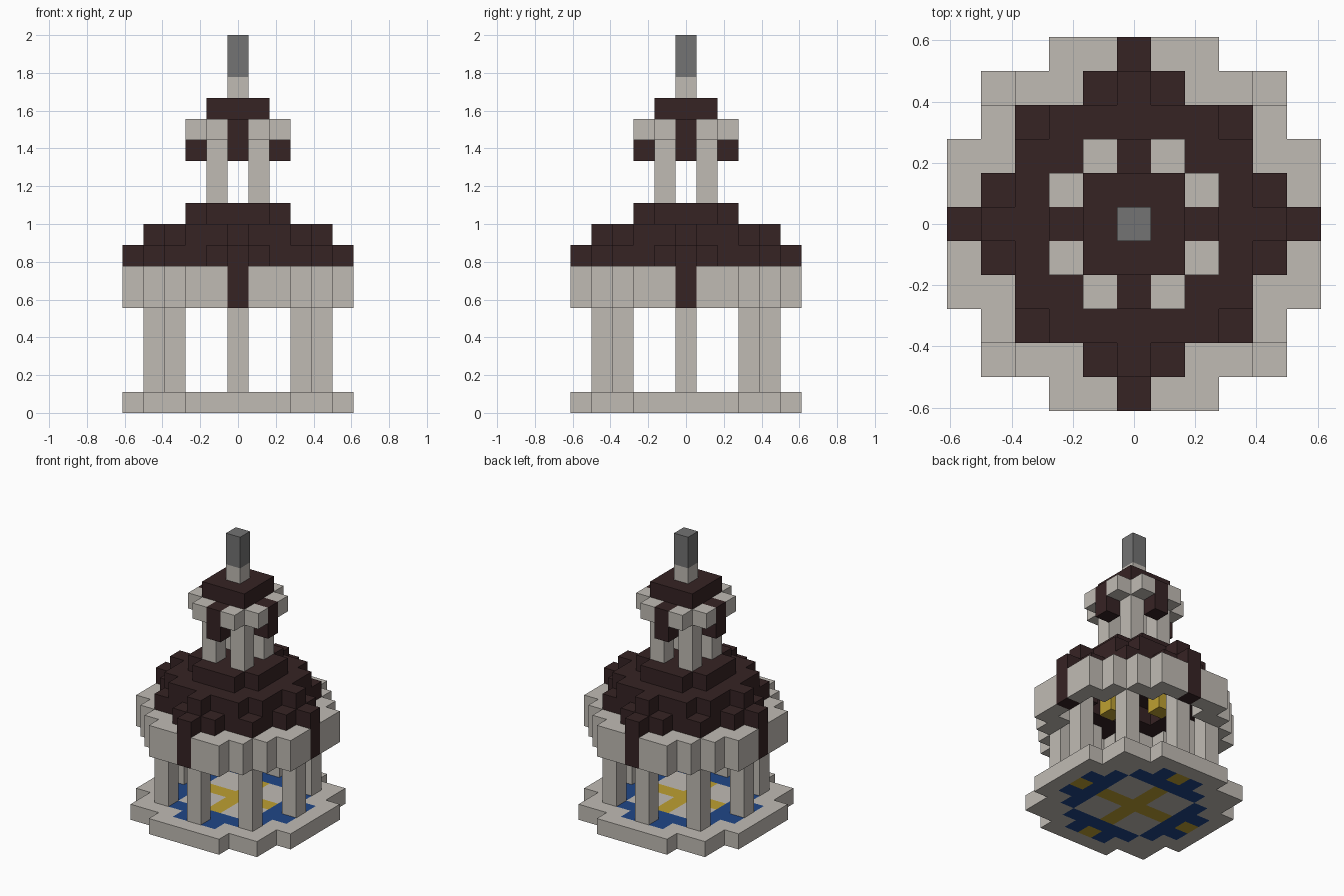
import bpy
import bmesh

if "Cube" in bpy.data.objects:
    bpy.data.objects.remove(bpy.data.objects["Cube"], do_unlink=True)

U = 2 / 18  # edge length of one block


def material(name, rgb):
    lin = [((c / 255 + 0.055) / 1.055) ** 2.4 for c in rgb]
    mat = bpy.data.materials.new(name)
    mat.use_nodes = True
    mat.diffuse_color = (*lin, 1)
    mat.node_tree.nodes["Principled BSDF"].inputs["Base Color"].default_value = (*lin, 1)
    return mat


STONE = material("pale stone", (192, 187, 180))
ROOF = material("dark brown", (54, 35, 36))
METAL = material("dark grey", (115, 115, 115))
GOLD = material("gold", (190, 160, 50))
BLUE = material("deep blue", (32, 70, 135))


def plan(widths):
    """Cells of a symmetric plan; widths[j] is the half width of row j."""
    n = len(widths)
    return {(i, j) for j in range(1 - n, n)
            for i in range(-widths[abs(j)], widths[abs(j)] + 1)}


def mirrored(*cells):
    """Repeat cells across both axes and the diagonal."""
    return {(sx * a, sy * b) for i, j in cells for a, b in ((i, j), (j, i))
            for sx in (-1, 1) for sy in (-1, 1)}


def part(name, mat, cells, low, high):
    """Raise a plan of square cells from level low to level high."""
    bm = bmesh.new()
    corners = {}

    def corner(x, y):
        if (x, y) not in corners:
            corners[x, y] = bm.verts.new(((x - 0.5) * U, (y - 0.5) * U, low * U))
        return corners[x, y]

    for i, j in sorted(cells):
        bm.faces.new([corner(i, j), corner(i + 1, j),
                      corner(i + 1, j + 1), corner(i, j + 1)])
    top = bmesh.ops.extrude_face_region(bm, geom=bm.faces[:], use_keep_orig=True)["geom"]
    bmesh.ops.translate(bm, vec=(0, 0, (high - low) * U),
                        verts=[v for v in top if isinstance(v, bmesh.types.BMVert)])
    bmesh.ops.recalc_face_normals(bm, faces=bm.faces[:])
    mesh = bpy.data.meshes.new(name)
    bm.to_mesh(mesh)
    bm.free()
    mesh.materials.append(mat)
    obj = bpy.data.objects.new(name, mesh)
    bpy.context.collection.objects.link(obj)


# Floor slab with inlaid pattern
floor = plan([5, 5, 5, 4, 4, 2])
gold = mirrored((0, 0), (1, 0), (2, 0), (4, 0))
blue = mirrored((3, 0), (3, 1), (3, 2), (4, 1))
part("floor_slab", STONE, floor - gold - blue, 0, 1)
part("floor_gold_inlay", GOLD, gold, 0, 1)
part("floor_blue_inlay", BLUE, blue, 0, 1)

# Lower columns and the band they carry
part("lower_columns", STONE, mirrored((4, 0), (3, 3)), 1, 7)
part("stone_band", STONE, mirrored((5, 1), (5, 2), (4, 2), (4, 3)), 5, 7)
part("band_ribs", ROOF, mirrored((5, 0)), 5, 7)

# Stepped dome, hollow underneath, with lamps inside
hollow = plan([2, 2, 1])
part("dome_lower_step", ROOF, plan([5, 4, 3, 3, 1, 0]) - hollow, 7, 8)
part("dome_middle_step", ROOF, plan([4, 3, 3, 2, 0]), 8, 9)
part("dome_upper_step", ROOF, hollow, 9, 10)
part("ceiling_lamps", GOLD, mirrored((2, 0)), 7, 8)

# Lantern tower
part("lantern_columns", STONE, mirrored((1, 1)), 10, 14)
part("lantern_ribs", ROOF, mirrored((2, 0)), 12, 14)
part("lantern_band", STONE, mirrored((2, 1)), 13, 14)
part("lantern_roof", ROOF, plan([1, 1]), 14, 15)

# Spire
part("spire_base", STONE, {(0, 0)}, 15, 16)
part("spire_tip", METAL, {(0, 0)}, 16, 18)
